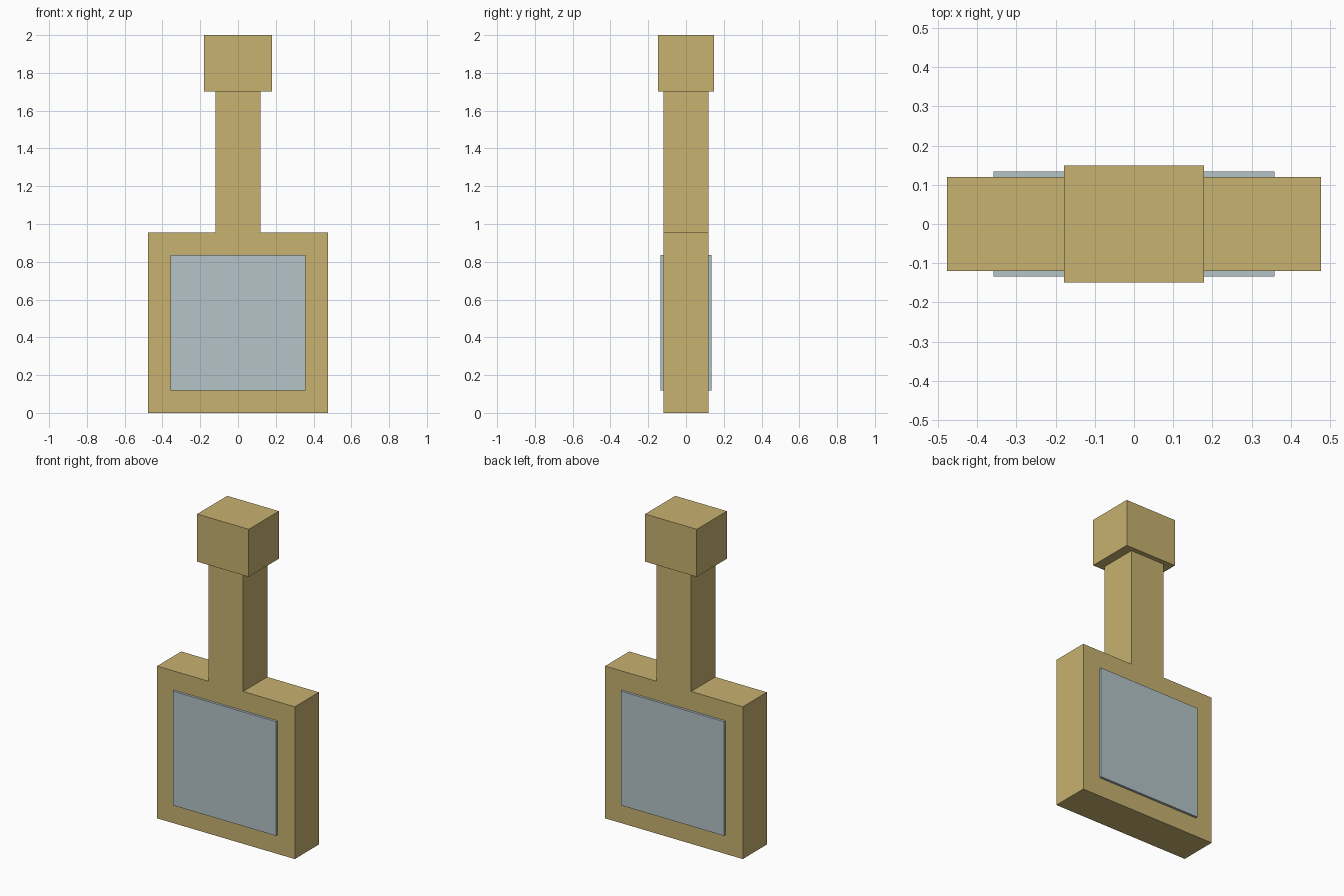
import bpy
import bmesh

default = bpy.data.objects.get("Cube")
if default:
    bpy.data.objects.remove(default, do_unlink=True)

U = 2 / 16.75  # design unit: the whole model is 16.75 units tall


def make_material(name, rgb):
    mat = bpy.data.materials.new(name)
    mat.use_nodes = True
    mat.diffuse_color = (*rgb, 1)
    mat.node_tree.nodes["Principled BSDF"].inputs["Base Color"].default_value = (*rgb, 1)
    return mat


def extrude_profile(name, points, y0, y1, mat):
    """Flat outline in x and z, extruded from y0 to y1 (in units)."""
    bm = bmesh.new()
    face = bm.faces.new([bm.verts.new((x * U, y0 * U, z * U)) for x, z in points])
    result = bmesh.ops.extrude_face_region(bm, geom=[face], use_keep_orig=True)
    moved = [v for v in result["geom"] if isinstance(v, bmesh.types.BMVert)]
    bmesh.ops.translate(bm, verts=moved, vec=(0, (y1 - y0) * U, 0))
    bmesh.ops.recalc_face_normals(bm, faces=bm.faces)
    mesh = bpy.data.meshes.new(name)
    bm.to_mesh(mesh)
    bm.free()
    mesh.materials.append(mat)
    obj = bpy.data.objects.new(name, mesh)
    bpy.context.collection.objects.link(obj)
    return obj


def mirrored(half):
    """Complete a right-half outline with its left half."""
    return half + [(-x, z) for x, z in reversed(half)]


gold = make_material("gold", (0.578, 0.445, 0.162))
glass = make_material("pale blue glass", (0.456, 0.546, 0.578))

# Square body and neck share one outline
extrude_profile("body_and_neck", mirrored([(4, 0), (4, 8), (1, 8), (1, 14.25)]), -1, 1, gold)

# Cap block
extrude_profile("cap", mirrored([(1.5, 14.25), (1.5, 16.75)]), -1.25, 1.25, gold)

# Raised panels on both faces
panel = mirrored([(3, 1), (3, 7)])
extrude_profile("front_panel", panel, -1.125, -1, glass)
extrude_profile("back_panel", panel, 1, 1.125, glass)
